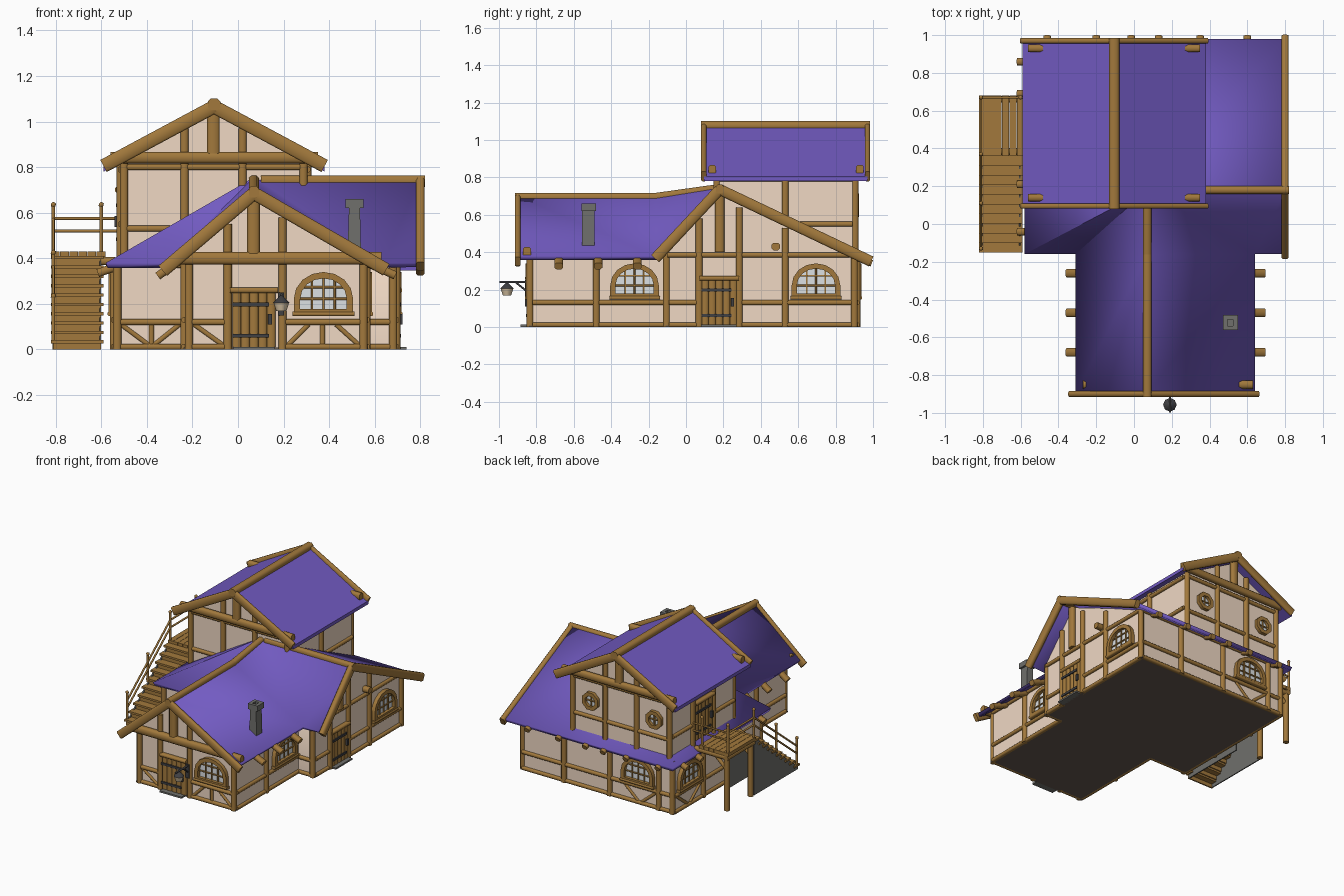
import bpy, bmesh
from math import pi, sin, cos, radians
from mathutils import Matrix, Vector

if "Cube" in bpy.data.objects:
    bpy.data.objects.remove(bpy.data.objects["Cube"])

COL = dict(wood=(.36, .19, .045), roof=(.17, .105, .54), wall=(.87, .69, .55), iron=(.05, .05, .055),
           stone=(.16, .16, .15), floor=(.13, .10, .08), glass=(.72, .75, .77), lamp=(.75, .6, .4))
MATS = {}
for k, c in COL.items():
    MATS[k] = bpy.data.materials.new(k)
    MATS[k].diffuse_color = (*c, 1)
PARTS = {}          # part name -> (bmesh, material)
I4 = Matrix.Identity(4)


def part(name, mat):
    return PARTS.setdefault(name, (bmesh.new(), mat))[0]


def prism(name, mat, poly, y0, y1, M=I4):
    """Polygon in x,z pushed along y."""
    bm = part(name, mat)
    a = [bm.verts.new(M @ Vector((x, y0, z))) for x, z in poly]
    b = [bm.verts.new(M @ Vector((x, y1, z))) for x, z in poly]
    bm.faces.new(a)
    bm.faces.new(b[::-1])
    for i in range(len(a)):
        j = (i + 1) % len(a)
        bm.faces.new((a[j], a[i], b[i], b[j]))


def box(name, mat, x0, x1, y0, y1, z0, z1, M=I4):
    prism(name, mat, [(x0, z0), (x1, z0), (x1, z1), (x0, z1)], y0, y1, M)


def beam(name, a, b, w=.036, h=.036, M=I4, mat='wood'):
    """Chamfered timber from a to b."""
    a, b = Vector(a), Vector(b)
    d = (b - a).normalized()
    up = Vector((0, 1, 0)) if abs(d.z) > .95 else Vector((0, 0, 1))
    x = d.cross(up).normalized()
    z = x.cross(d)
    F = Matrix((x, d, z)).transposed().to_4x4()
    c, w, h = min(w, h) * .25, w / 2, h / 2
    poly = [(w - c, -h), (w, c - h), (w, h - c), (w - c, h), (c - w, h), (-w, h - c), (-w, c - h), (c - w, -h)]
    prism(name, mat, poly, 0, (b - a).length, M @ Matrix.Translation(a) @ F)


def ring(name, mat, outer, inner, y0, y1, M):
    bm = part(name, mat)
    loops = [[bm.verts.new(M @ Vector((x, y, z))) for x, z in p]
             for p, y in ((outer, y0), (outer, y1), (inner, y1), (inner, y0))]
    n = len(outer)
    for i in range(n):
        j = (i + 1) % n
        for k in range(4):
            p, q = loops[k], loops[(k + 1) % 4]
            bm.faces.new((p[i], p[j], q[j], q[i]))


def side(x, y, deg):
    """Wall frame: local x along wall, local -y outward."""
    return Matrix.Translation((x, y, 0)) @ Matrix.Rotation(radians(deg), 4, 'Z')


def framing(M, posts=(), rails=(), braces=(), w=.036):
    for x, z0, z1 in posts:
        beam('wall_posts', (x, -.004, z0), (x, -.004, z1), w, w, M)
    for x0, x1, z in rails:
        beam('wall_rails', (x0, -.002, z), (x1, -.002, z), .03, .026, M)
    for x0, z0, x1, z1 in braces:
        beam('wall_braces', (x0, 0, z0), (x1, 0, z1), .022, .02, M)


def arch(x, z, w, h, k):
    hw = w / 2 - k
    pts = [(x - hw, z + k), (x + hw, z + k)]
    return pts + [(x + hw * cos(pi * i / 8), z + .38 * h + (.62 * h - k) * sin(pi * i / 8)) for i in range(9)]


def window(M, x, z=.15, w=.26, h=.19):
    ring('window_frames', 'wood', arch(x, z, w, h, 0), arch(x, z, w, h, .028), -.028, .01, M)
    prism('window_panes', 'glass', arch(x, z, w, h, .02), -.004, .004, M)
    for i in (-1, 0, 1):
        u = i * w * .19
        beam('window_bars', (x + u, -.008, z + .02), (x + u, -.008, z + h * (.9 if i == 0 else .84)), .009, .01, M)
    for f in (.38, .65):
        beam('window_bars', (x - w * .4, -.008, z + h * f), (x + w * .4, -.008, z + h * f), .009, .01, M)
    beam('window_sills', (x - w * .52, -.012, z + .006), (x + w * .52, -.012, z + .006), .04, .02, M)


def round_window(M, x, z):
    c = lambda r: [(x + r * cos(pi * (i + .5) / 4), z + r * sin(pi * (i + .5) / 4)) for i in range(8)]
    ring('round_window_frames', 'wood', c(.068), c(.04), -.025, .01, M)
    prism('window_panes', 'glass', c(.045), -.004, .004, M)
    beam('window_bars', (x, -.008, z - .045), (x, -.008, z + .045), .01, .01, M)
    beam('window_bars', (x - .045, -.008, z), (x + .045, -.008, z), .01, .01, M)


def door(M, x, z0=.01, w=.19, h=.25):
    for i in range(5):
        u = x + (i - 2) * w / 5
        beam('door_planks', (u, -.004, z0), (u, -.004, z0 + h - .01), w / 5, .03, M)
    beam('door_lintels', (x - w / 2 - .01, -.008, z0 + h), (x + w / 2 + .01, -.008, z0 + h), .045, .024, M)
    for f in (.2, .75):
        box('door_straps', 'iron', x - w / 2, x + w * .35, -.026, -.01, z0 + h * f - .008, z0 + h * f + .008, M)
    box('door_straps', 'iron', x + w * .33, x + w * .42, -.032, -.01, z0 + h * .4, z0 + h * .58, M)


FW, MW, BK = side(0, -.83, 0), side(0, -.1, 0), side(0, .91, 180)
RW, RM, LW, LM = side(.56, 0, 90), side(.69, 0, 90), side(-.23, 0, -90), side(-.54, 0, -90)
UF, UB, UR, UL = side(0, .17, 0), side(0, .9, 180), side(.30, 0, 90), side(-.51, 0, -90)

# plaster walls and floor
prism('front_wing_walls', 'wall', [(-.23, .004), (.56, .004), (.56, .40), (.07, .67), (-.23, .42)], -.83, .1)
prism('main_gable_walls', 'wall', [(-.1, .004), (.91, .004), (.91, .385), (.18, .72), (-.1, .41)], -.69, -.12, side(0, 0, 90))
box('main_walls', 'wall', -.54, .2, -.1, .91, .004, .375)
prism('upper_walls', 'wall', [(-.51, .35), (.30, .35), (.30, .82), (-.105, 1.04), (-.51, .82)], .17, .9)
box('floor_slab', 'floor', -.55, .70, -.11, .92, 0, .008)
box('floor_slab', 'floor', -.24, .57, -.84, -.11, 0, .008)
box('door_step', 'stone', -.02, .16, -.885, -.83, 0, .012)
box('door_step', 'stone', .69, .74, .08, .27, 0, .012)

# lower roof: saltbox with hipped left end, merged with the front wing
V = [(-.31, -.9, .38), (.07, -.9, .70), (.64, -.9, .38), (-.31, -.16, .38), (.07, -.16, .70), (.64, -.16, .38),
     (.07, .18, .755), (.8, -.16, .38), (.8, .18, .755), (.8, .98, .37), (-.58, .98, .37), (-.58, -.16, .38)]
bm = part('lower_roof', 'roof')
vs = [bm.verts.new(v) for v in V]
for f in ((0, 3, 4, 1), (1, 4, 5, 2), (3, 6, 4), (4, 6, 5), (5, 6, 8, 7), (6, 10, 9, 8), (11, 6, 3), (11, 10, 6)):
    f = bm.faces.new([vs[i] for i in f])
    f.normal_update()
    if f.normal.z < 0:
        f.normal_flip()

# upper roof
prism('upper_roof', 'roof', [(-.59, .805), (-.105, 1.08), (.38, .805), (.38, .78), (-.105, 1.045), (-.59, .78)], .095, .97)

# bargeboards and ridge timbers
def barge(pts, w=.03, h=.058):
    for p, q in zip(pts, pts[1:]):
        beam('bargeboards', p, q, w, h)
barge([(-.33, -.9, .345), (.07, -.9, .685), (.65, -.9, .35)])
barge([(.8, -.165, .365), (.8, .18, .735), (.8, .99, .35)], .038)
for y in (.095, .97):
    barge([(-.59, y, .805), (-.105, y, 1.065), (.38, y, .805)], .028, .06)
beam('ridge_beams', (.07, -.915, .692), (.07, -.16, .692), .045, .05)
beam('ridge_beams', (.07, -.16, .692), (.07, .17, .738), .045, .05)
beam('ridge_beams', (.1, .18, .738), (.82, .18, .738), .04, .05)
beam('ridge_beams', (-.105, .08, 1.075), (-.105, .985, 1.075), .055, .05)

# rafter tails under the eaves
for y in (-.26, -.47, -.68):
    beam('rafter_tails', (.5, y, .41), (.69, y, .325), .045, .036)
    beam('rafter_tails', (-.25, y, .395), (-.352, y, .322), .045, .036)
for y in (.86, .69, .21, -.04):
    beam('rafter_tails', (-.5, y, .375), (-.615, y, .335), .04, .036)
for x in (-.46, -.2, -.015, .13, .35, .6):
    beam('rafter_tails', (x, .88, .385), (x, .993, .34), .04, .036)
beam('rafter_tails', (.66, .48, .43), (.74, .48, .43), .045, .04)

# front wing framing, entrance and window
framing(FW, [(-.215, 0, .41), (.55, 0, .40), (-.045, 0, .55), (.195, 0, .58)],
        [(-.22, -.04, .12), (.2, .55, .12), (-.22, -.04, .012), (.2, .55, .012)],
        [(-.2, .115, -.06, .015), (.22, .02, .31, .11), (.43, .11, .53, .02), (.37, .02, .37, .11)])
beam('tie_beams', (-.27, -.02, .40), (.63, -.02, .40), .045, .055, FW)
beam('tie_beams', (.068, -.015, .42), (.068, -.015, .66), .055, .045, FW)
door(FW, .07)
window(FW, .375)
framing(RW, [(-.48, 0, .4)], [(-.82, -.1, .13), (-.82, -.1, .012), (-.82, -.1, .385)])
window(RW, -.275)
framing(LW, [(.48, 0, .4)], [(.1, .82, .13), (.1, .82, .012), (.1, .82, .385)])

# main wing framing
framing(MW, [(-.53, 0, .38), (.68, 0, .4)], [(-.53, -.23, .12), (-.53, -.23, .012), (-.53, -.23, .37), (.56, .69, .12), (.56, .69, .012)],
        [(-.52, .115, -.385, .015), (-.38, .015, -.38, .115), (-.25, .115, -.375, .015)])
framing(RM, [(.07, 0, .58), (.285, 0, .64), (.53, 0, .53), (.9, 0, .39)],
        [(-.09, .07, .13), (.29, .9, .13), (.29, .9, .012), (-.09, .07, .012), (-.1, .92, .385)])
beam('tie_beams', (.18, -.01, .4), (.18, -.01, .71), .05, .04, RM)
door(RM, .178)
window(RM, .695)
framing(BK, [(.53, 0, .39), (-.35, 0, .39), (.02, 0, .39), (.42, 0, .39)],
        [(-.69, .54, .13), (-.69, .54, .012), (-.69, .54, .375)],
        [(.14, .12, .25, .02), (.4, .12, .28, .02)])
window(BK, .255)
framing(LM, [(-.58, 0, .38), (-.2, 0, .38)], [(-.91, .1, .13), (-.91, .1, .012), (-.91, .1, .37)],
        [(-.88, .115, -.76, .02), (-.61, .115, -.73, .02)])
window(LM, -.745)

# upper storey framing
for M, s in ((UF, 1), (UB, -1)):
    framing(M, [(s * x, .37, .82) for x in (-.5, -.235, .02, .287)] + [(s * x, .83, .97) for x in (-.235, .02)],
            [(s * -.5, s * .29, .8), (s * -.5, s * .29, .53)])
    beam('tie_beams', (s * -.56, -.03, .842), (s * .35, -.03, .842), .04, .05, M)
    beam('tie_beams', (s * -.108, -.03, .86), (s * -.108, -.03, 1.04), .055, .04, M)
for x in (-.135, .38):
    round_window(UB, x, .65)
framing(UR, [(.53, .4, .82)], [(.18, .89, .55), (.18, .89, .79)])
framing(UL, [(-.42, .4, .82), (-.66, .4, .82)], [(-.89, -.66, .55), (-.42, -.18, .55), (-.89, -.18, .79)])
door(UL, -.54, .43, .2, .27)

# chimney
prism('chimney', 'stone', [(.48, .40), (.54, .40), (.535, .63), (.487, .63)], -.555, -.49)
ring('chimney_cap', 'stone', [(.472, -.56), (.55, -.56), (.55, -.482), (.472, -.482)],
     [(.495, -.54), (.525, -.54), (.525, -.505), (.495, -.505)], -.66, -.62,
     Matrix(((1, 0, 0, 0), (0, 0, 1, 0), (0, -1, 0, 0), (0, 0, 0, 1))))

# hanging lantern
box('lantern_bracket', 'iron', .175, .202, -.86, -.83, .15, .25)
beam('lantern_bracket', (.19, -.84, .24), (.19, -.998, .24), .012, .012, mat='iron')
beam('lantern_bracket', (.19, -.85, .19), (.19, -.91, .238), .01, .01, mat='iron')
for n, m, r0, r1, z0, z1 in (('lantern_body', 'lamp', .022, .034, .168, .205), ('lantern_cap', 'iron', .036, .006, .205, .235)):
    bmesh.ops.create_cone(part(n, m), cap_ends=True, segments=8, radius1=r0, radius2=r1, depth=z1 - z0,
                          matrix=Matrix.Translation((.19, -.957, (z0 + z1) / 2)))

# outside stairs with side panels
N = 10
for i in range(N):
    y, z = -.145 + i * .051, .041 * (i + 1)
    box('stair_treads', 'wood', -.82, -.59, y - .006, y + .055, z - .014, z)
    box('stair_risers', 'wood', -.81, -.6, y + .002, y + .012, z - .042, z - .01)
for x in (-.806, -.604):
    prism('stair_side_panels', 'stone', [(-.14, 0), (.365, 0), (.365, .41), (.33, .40), (-.14, .02)], -x - .004, -x + .004, side(0, 0, 90))

# landing, legs and railing
for i in range(6):
    box('landing_boards', 'wood', -.82 + i * .04, -.782 + i * .04, .36, .68, .405, .43)
for y in (.385, .66):
    beam('landing_beams', (-.81, y, .388), (-.54, y, .388), .036, .036)
    beam('landing_legs', (-.795, y, 0), (-.795, y, .39), .036, .036)
    beam('landing_braces', (-.795, y, .3), (-.70, y, .385), .024, .024)
beam('landing_beams', (-.8, .36, .388), (-.8, .68, .388), .034, .034)
for x, y, z in ((-.81, .67, .43), (-.81, .37, .43), (-.81, .11, .22), (-.81, -.13, .03), (-.6, .67, .43)):
    beam('railing_posts', (x, y, z), (x, y, z + .2), .016, .016)
    bmesh.ops.create_icosphere(part('railing_knobs', 'wood'), subdivisions=1, radius=.013,
                               matrix=Matrix.Translation((x, y, z + .205)))
for dz in (.09, .145):
    for a, b in (((-.81, .67, .43), (-.53, .67, .43)), ((-.81, .67, .43), (-.81, .37, .43)), ((-.81, .37, .43), (-.81, -.13, .03))):
        up = Vector((0, 0, dz))
        beam('railing_rails', Vector(a) + up, Vector(b) + up, .012, .012)

# turn parts into objects
for name, (bm, mat) in PARTS.items():
    if name != 'lower_roof':
        bmesh.ops.recalc_face_normals(bm, faces=bm.faces)
    me = bpy.data.meshes.new(name)
    bm.to_mesh(me)
    bm.free()
    me.materials.append(MATS[mat])
    ob = bpy.data.objects.new(name, me)
    bpy.context.collection.objects.link(ob)
    if name == 'lower_roof':
        s = ob.modifiers.new('thickness', 'SOLIDIFY')
        s.thickness, s.offset = .026, -1
    bpy.ops.object.select_all(action='DESELECT')
    ob.select_set(True)
    bpy.context.view_layer.objects.active = ob
    bpy.ops.object.shade_smooth_by_angle(angle=radians(48))

for m in bpy.data.materials:
    if m.users and not m.is_grease_pencil:
        m.use_nodes = True
        m.node_tree.nodes["Principled BSDF"].inputs["Base Color"].default_value = m.diffuse_color
